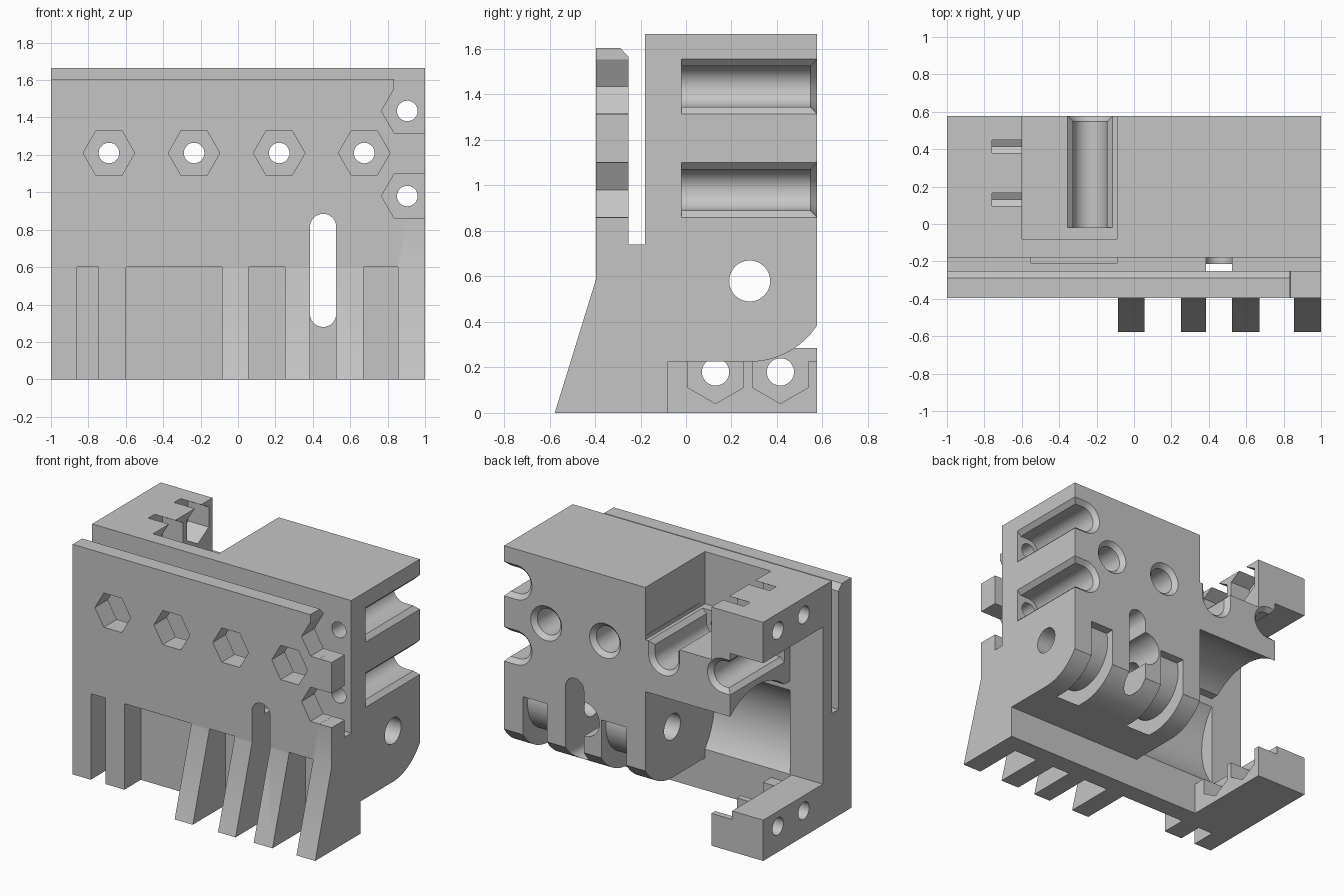
import bpy, bmesh
from math import sin, cos, radians, asin, degrees

cube = bpy.data.objects.get("Cube")
if cube:
    bpy.data.objects.remove(cube, do_unlink=True)

grey = bpy.data.materials.new("plain grey")
grey.use_nodes = True
grey.diffuse_color = (0.56, 0.56, 0.56, 1)
grey.node_tree.nodes["Principled BSDF"].inputs["Base Color"].default_value = grey.diffuse_color


# Helpers: solids lofted through rings, prisms and boxes
def loft(rings, name="helper"):
    bm = bmesh.new()
    loops = [[bm.verts.new(p) for p in ring] for ring in rings]
    n = len(loops[0])
    for a, b in zip(loops, loops[1:]):
        for i in range(n):
            j = (i + 1) % n
            bm.faces.new((a[i], a[j], b[j], b[i]))
    bm.faces.new(loops[0])
    bm.faces.new(loops[-1])
    bmesh.ops.recalc_face_normals(bm, faces=bm.faces)
    mesh = bpy.data.meshes.new(name)
    bm.to_mesh(mesh)
    bm.free()
    mesh.materials.append(grey)
    obj = bpy.data.objects.new(name, mesh)
    bpy.context.collection.objects.link(obj)
    return obj


def place(axis, pts, t):
    if axis == "x":
        return [(t, a, b) for a, b in pts]
    return [(a, t, b) for a, b in pts]


def prism(axis, pts, lo, hi, name="helper"):
    return loft([place(axis, pts, lo), place(axis, pts, hi)], name)


def box(x0, x1, y0, y1, z0, z1):
    return prism("x", [(y0, z0), (y1, z0), (y1, z1), (y0, z1)], x0, x1)


def arc(cu, cv, r, start, end, steps):
    angles = [radians(start + (end - start) * i / steps) for i in range(steps + 1)]
    return [(cu + r * cos(a), cv + r * sin(a)) for a in angles]


def circle(cu, cv, r, n=48, turn=0):
    return arc(cu, cv, r, turn, turn + 360, n)[:-1]


def combine(tool, operation):
    mod = body.modifiers.new("step", "BOOLEAN")
    mod.operation = operation
    mod.solver = "EXACT"
    mod.object = tool
    graph = bpy.context.evaluated_depsgraph_get()
    mesh = bpy.data.meshes.new_from_object(body.evaluated_get(graph))
    body.modifiers.clear()
    old = body.data
    body.data = mesh
    bpy.data.meshes.remove(old)
    bpy.data.objects.remove(tool, do_unlink=True)


def add(tool):
    combine(tool, "UNION")


def cut(tool):
    combine(tool, "DIFFERENCE")


AXLE_Y, AXLE_Z = 0.28, 0.58
BACK = 0.577

# Front wall with the tall plate and the slit behind it
body = prism("x", [(-.395, 0), (-.08, 0), (-.08, 1.665), (-.18, 1.665), (-.18, .74),
                   (-.252, .74), (-.252, 1.565), (-.29, 1.605), (-.395, 1.605)],
             -1, 1, "carriage_body")

# Drive housing, rounded around the axle underneath
end = degrees(asin((.385 - AXLE_Z) / .355))
add(prism("x", [(-.15, .225)] + arc(AXLE_Y, AXLE_Z, .355, -90, end, 16)
          + [(BACK, .385), (BACK, 1.665), (-.15, 1.665)], -.09, 1))

# Shelf beside the housing, rising into the upper arm
add(box(-.745, -.05, -.12, BACK, .935, 1.30))
add(box(-.745, -.6, -.12, BACK, 1.2, 1.665))

# Sloping foot that becomes the ribs
add(prism("x", [(-.577, 0), (-.3, 0), (-.3, .59), (-.395, .59)], -.09, 1))

# Gear recess, with a shallow notch in the slit above it
cut(prism("x", circle(AXLE_Y, AXLE_Z, .465, 72), -.745, -.09))
cut(box(-.55, -.09, -.21, -.18, .66, .8))

# Upper arm, and lower arm stepped on its inner side
add(box(-1, -.7, -.12, BACK, 1.38, 1.665))
add(box(-1, -.76, -.12, BACK, 0, .285))
add(box(-.8, -.6, -.12, BACK, 0, .225))

# Nut pockets and screw holes in the arms
for y in (.13, .415):
    for z in (.18, 1.546):
        cut(prism("x", circle(y, z, .139, 6, 30), -.76, -.58))
        cut(prism("x", circle(y, z, .06, 32), -1.1, -.7))
    cut(box(-.76, -.58, y - .12, y + .12, .18, .32))

# Gaps between the ribs
for x0, x1 in ((-.86, -.745), (-.6, -.085), (.055, .25), (.385, .525), (.67, .855)):
    cut(box(x0, x1, -.7, -.215, -.1, .6))

# Grooves around the axle bosses, then the axle bore
lift = degrees(asin(.07 / .36))
drop = degrees(asin(.07 / .245))
for x0, x1 in ((.055, .25), (.67, .855)):
    cut(prism("x", arc(AXLE_Y, AXLE_Z, .36, -180 - lift, lift, 40)
              + arc(AXLE_Y, AXLE_Z, .245, drop, -180 - drop, 40), x0, x1))
cut(prism("x", circle(AXLE_Y, AXLE_Z, .09), -.3, 1.1))

# Long rounded slot from front to back, and the blind bore crossing it
cut(prism("y", arc(.455, .815, .07, 0, 180, 16) + arc(.455, .35, .07, 180, 360, 16), -.7, .7))
cut(prism("y", circle(.385, .62, .12), .28, .7))


# Rod sockets: closed bores, or channels open upward or sideways
def socket(x, z, side):
    depth = {"closed": 0, "up": .09, "right": .095, "left": .055}[side]

    def turn(pts):
        if side == "right":
            return [(x + v, z - u) for u, v in pts]
        if side == "left":
            return [(x - v, z + u) for u, v in pts]
        return [(x + u, z + v) for u, v in pts]

    def section(r):
        if side == "closed":
            return circle(0, 0, r)
        return [(-r, depth + .03)] + arc(0, 0, r, 180, 360, 24) + [(r, depth + .03)]

    cut(loft([place("y", turn(section(r)), y)
              for y, r in ((-.02, .09), (.547, .09), (.607, .15))]))
    if side != "closed":
        lip = [(-.09, depth - .03), (.09, depth - .03), (.15, depth + .03), (-.15, depth + .03)]
        cut(prism("y", turn(lip), -.02, .61))


# Sockets with their screw holes and hexagonal openings in the plate
for x, z, side in ((-.69, 1.21, "left"), (-.235, 1.21, "up"), (.22, 1.21, "closed"),
                   (.675, 1.21, "closed"), (.905, 1.435, "right"), (.905, .98, "right")):
    socket(x, z, side)
    cut(prism("y", circle(x, z, .055, 32), -.22, .02))
    cut(prism("y", circle(x, z, .138, 6), -.5, -.22))
    if side == "right":
        cut(box(x, 1.1, -.5, -.22, z - .12, z + .12))
cut(box(.835, 1.1, -.5, -.22, 1.5, 1.64))

# Smooth round surfaces, sharp edges
bpy.ops.object.select_all(action="DESELECT")
body.select_set(True)
bpy.context.view_layer.objects.active = body
bpy.ops.object.shade_smooth_by_angle(angle=radians(25))
